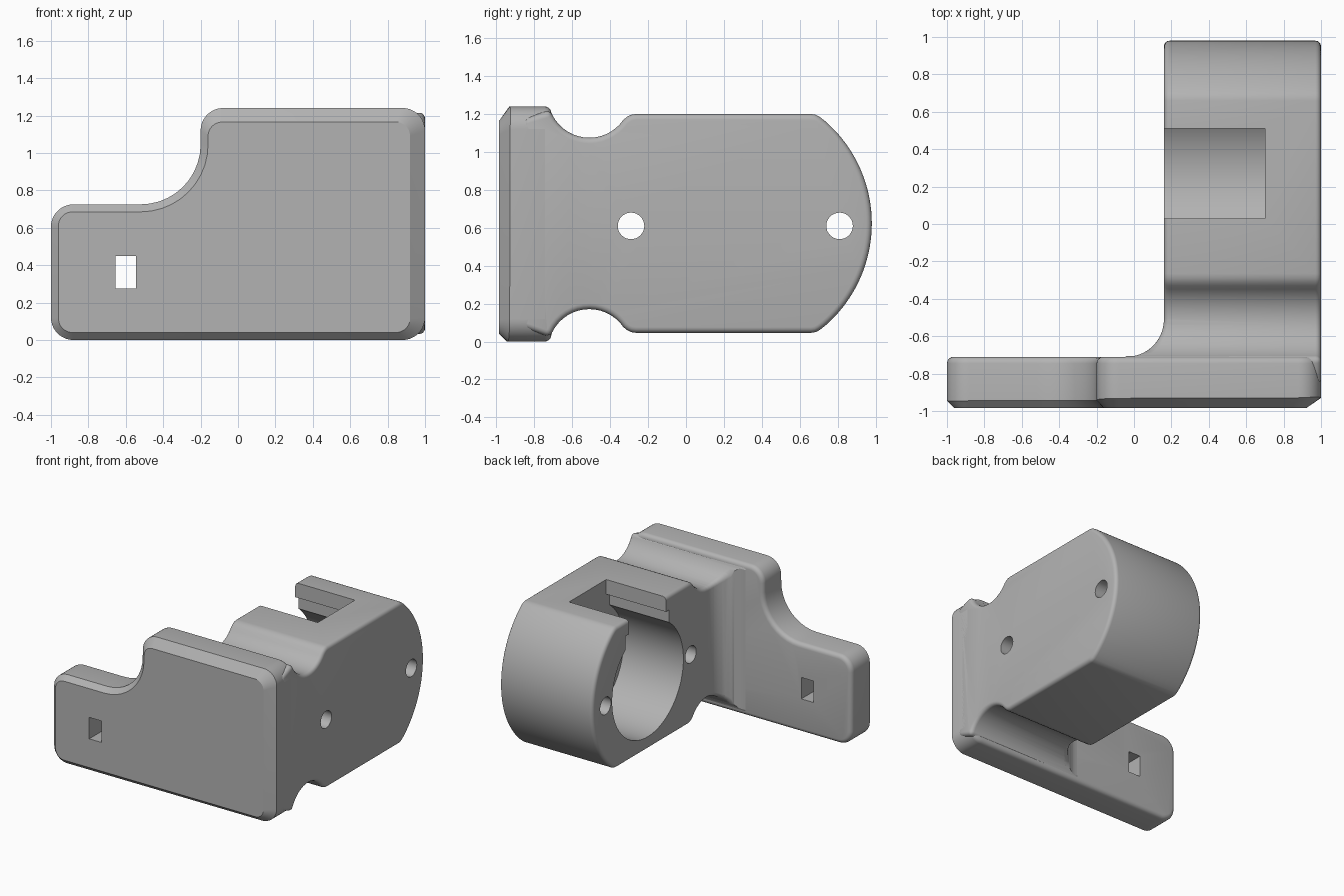
import bpy, bmesh
from math import pi, sin, cos, tan, sqrt
from mathutils import Vector

cube = bpy.data.objects.get("Cube")
if cube:
    bpy.data.objects.remove(cube)

grey = bpy.data.materials.new("plain_grey")
grey.use_nodes = True
grey.diffuse_color = (0.45, 0.45, 0.45, 1)
grey.node_tree.nodes["Principled BSDF"].inputs["Base Color"].default_value = (0.45, 0.45, 0.45, 1)


def rounded(corners, steps=10):
    """Turn (x, y, radius) corners into a 2D outline with arcs."""
    pts = []
    n = len(corners)
    for i, (x, y, r) in enumerate(corners):
        p = Vector((x, y))
        if r == 0:
            pts.append(p)
            continue
        a = (Vector(corners[i - 1][:2]) - p).normalized()
        b = (Vector(corners[(i + 1) % n][:2]) - p).normalized()
        half = a.angle(b) / 2
        centre = p + (a + b).normalized() * r / sin(half)
        start = p + a * r / tan(half) - centre
        end = p + b * r / tan(half) - centre
        sweep = start.angle(end)
        for k in range(steps + 1):
            t = k / steps
            arc = (start * sin((1 - t) * sweep) + end * sin(t * sweep)) / sin(sweep)
            pts.append(centre + arc)
    return pts


def loft(name, rings):
    """Skin closed rings of 3D points and cap both ends."""
    bm = bmesh.new()
    loops = [[bm.verts.new(p) for p in ring] for ring in rings]
    n = len(loops[0])
    for lo, hi in zip(loops, loops[1:]):
        for i in range(n):
            j = (i + 1) % n
            bm.faces.new((lo[i], lo[j], hi[j], hi[i]))
    bm.faces.new(loops[0])
    bm.faces.new(loops[-1])
    bmesh.ops.recalc_face_normals(bm, faces=bm.faces)
    mesh = bpy.data.meshes.new(name)
    bm.to_mesh(mesh)
    bm.free()
    mesh.materials.append(grey)
    obj = bpy.data.objects.new(name, mesh)
    bpy.context.collection.objects.link(obj)
    return obj


def activate(obj):
    bpy.ops.object.select_all(action="DESELECT")
    obj.select_set(True)
    bpy.context.view_layer.objects.active = obj


def cut(obj, cutter):
    mod = obj.modifiers.new("cut", "BOOLEAN")
    mod.operation = "DIFFERENCE"
    mod.solver = "EXACT"
    mod.object = cutter
    activate(obj)
    bpy.ops.object.modifier_apply(modifier=mod.name)
    bpy.data.objects.remove(cutter)


def box(x0, x1, y0, y1, z0, z1):
    base = [(x0, y0), (x1, y0), (x1, y1), (x0, y1)]
    return loft("cutter", [[(x, y, z) for x, y in base] for z in (z0, z1)])


def rod(y, z, r, x0, x1, n):
    ring = [(y + r * cos(2 * pi * i / n), z + r * sin(2 * pi * i / n)) for i in range(n)]
    return loft("cutter", [[(x, a, b) for a, b in ring] for x in (x0, x1)])


# Mounting plate: stepped outline, chamfered front edge, rounded back edge
def plate_outline(left, right, bottom, top, step_x, step_z, r, hollow):
    return rounded([(left, bottom, r), (right, bottom, r), (right, top, r),
                    (step_x, top, r), (step_x, step_z, hollow), (left, step_z, r)])


def plate_inset(s):
    return plate_outline(-1 + s, 1 - s, s, 1.24 - s, -0.2 + s, 0.725 - s, 0.12 - s, 0.32 + s)


FRONT, BACK, SOFT = -0.985, -0.71, 0.035
outer = plate_inset(0)
face = plate_outline(-0.96, 0.92, 0.04, 1.165, -0.16, 0.685, 0.075, 0.36)
rings = [[(p.x, FRONT, p.y) for p in face],
         [(p.x, FRONT + 0.025 + 0.375 * (p - q).length, p.y) for p, q in zip(outer, face)]]
for k in range(5):
    a = k / 4 * pi / 2
    rings.append([(p.x, BACK - SOFT + SOFT * sin(a), p.y)
                  for p in plate_inset(SOFT * (1 - cos(a)))])
plate = loft("mounting_plate", rings)
cut(plate, box(-0.655, -0.545, -1.2, -0.5, 0.275, 0.45))

# Housing: symmetric side profile with grooved neck and domed end
MID = 0.623
upper = [(-0.86, 0.55)]
for k in range(17):
    a = pi + 0.33 + k / 16 * (pi - 0.33 - 0.6)
    upper.append((-0.51 + 0.218 * cos(a), 0.67 + 0.218 * sin(a)))
upper += [(-0.31, 0.563), (-0.29, 0.573), (-0.265, 0.577), (0.66, 0.577), (0.685, 0.573), (0.705, 0.562)]
for k in range(1, 20):
    z = 0.715 * sin(0.9 * (1 - k / 20))
    upper.append((0.265 + sqrt(0.715 ** 2 - z * z), z))
profile = [(y, MID + z) for y, z in upper] + [(0.98, MID)]
profile += [(y, MID - z) for y, z in reversed(upper)]
housing = loft("housing", [[(x, y, z) for y, z in profile] for x in (-0.06, 1)])

# Inner side of the housing sweeps into the plate with a round fillet
sweep = rounded([(-0.5, BACK, 0), (0.16, BACK, 0.2), (0.16, 1.5, 0), (-0.5, 1.5, 0)], 14)
cut(housing, loft("cutter", [[(p.x, p.y, z) for p in sweep] for z in (-0.5, 2)]))

bevel = housing.modifiers.new("soft_edges", "BEVEL")
bevel.width = 0.03
bevel.segments = 4
bevel.limit_method = "ANGLE"
bevel.angle_limit = 0.8
bevel.use_clamp_overlap = False
activate(housing)
bpy.ops.object.modifier_apply(modifier=bevel.name)

# Blind bore, top opening with undercut, and two screw holes
cut(housing, rod(0.265, 0.61, 0.46, 0, 0.7, 96))
cut(housing, box(0, 0.7, 0.03, 0.51, 0.7, 1.5))
cut(housing, box(0, 0.7, -0.01, 0.55, 0.8, 1.08))
for y in (-0.29, 0.81):
    cut(housing, rod(y, 0.61, 0.07, -0.5, 1.5, 32))

for obj in (plate, housing):
    activate(obj)
    bpy.ops.object.shade_smooth_by_angle(angle=0.5)
